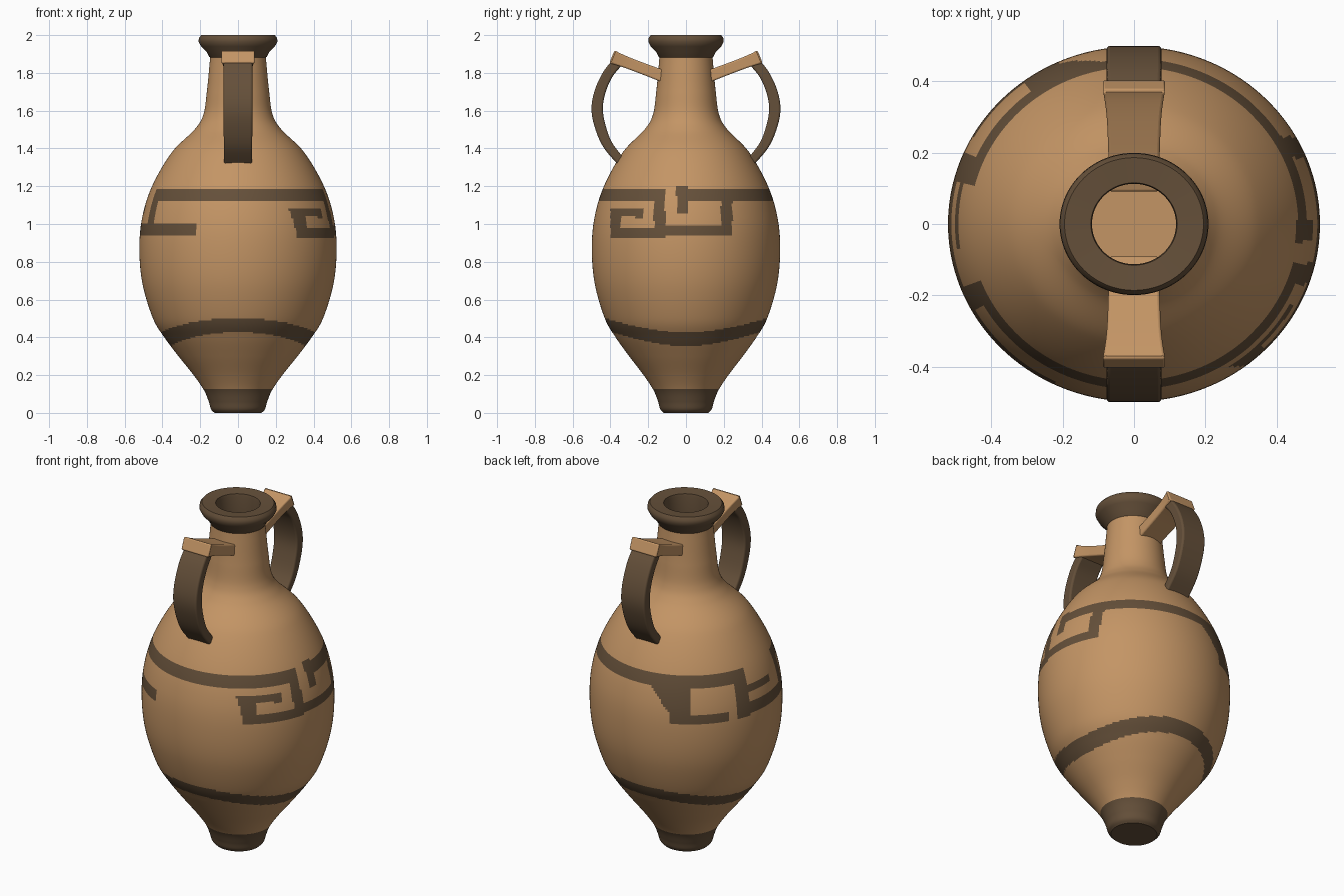
import bpy, bmesh, math
from mathutils import Vector

if "Cube" in bpy.data.objects:
    bpy.data.objects.remove(bpy.data.objects["Cube"])

Y_SCALE = 0.955  # the vessel is slightly oval


def material(name, rgb):
    m = bpy.data.materials.new(name)
    m.diffuse_color = (*rgb, 1)
    m.use_nodes = True
    m.node_tree.nodes["Principled BSDF"].inputs["Base Color"].default_value = m.diffuse_color
    return m


CLAY = material("tan_clay", (0.55, 0.30, 0.13))
PAINT = material("dark_brown", (0.13, 0.08, 0.042))


def smooth_curve(pts, n):
    """Catmull-Rom through tuples of any length, n samples per span."""
    p = [Vector(a) for a in pts]
    p = [p[0] * 2 - p[1]] + p + [p[-1] * 2 - p[-2]]
    out = []
    for i in range(1, len(p) - 2):
        a, b, c, d = p[i - 1:i + 3]
        for k in range(n):
            t = k / n
            out.append(0.5 * (2 * b + (c - a) * t + (2 * a - 5 * b + 4 * c - d) * t * t
                              + (3 * b - a - 3 * c + d) * t ** 3))
    return out + [p[-2]]


def finish(name, bm, mats, angle=40):
    me = bpy.data.meshes.new(name)
    bm.to_mesh(me)
    bm.free()
    ob = bpy.data.objects.new(name, me)
    bpy.context.collection.objects.link(ob)
    for m in mats:
        me.materials.append(m)
    bpy.ops.object.select_all(action='DESELECT')
    ob.select_set(True)
    bpy.context.view_layer.objects.active = ob
    bpy.ops.object.shade_smooth_by_angle(angle=math.radians(angle))
    return ob


def lathe(name, profile, sides, rule, cap_start=False, cap_end=False):
    bm = bmesh.new()
    rings = []
    for r, z in profile:
        rings.append([bm.verts.new((r * math.cos(2 * math.pi * i / sides),
                                    r * math.sin(2 * math.pi * i / sides) * Y_SCALE, z))
                      for i in range(sides)])
    for lo, hi in zip(rings, rings[1:]):
        for i in range(sides):
            j = (i + 1) % sides
            bm.faces.new((lo[i], lo[j], hi[j], hi[i]))
    if cap_start:
        bm.faces.new(rings[0][::-1])
    if cap_end:
        bm.faces.new(rings[-1])
    for f in bm.faces:
        f.material_index = int(rule(f.calc_center_median()))
    return finish(name, bm, [CLAY, PAINT])


def inside(u, z, rects):
    return any(a <= u <= b and c <= z <= d for a, b, c, d in rects)


# Key pattern on the right side, as (y0, y1, z0, z1)
RIGHT_KEY = [(-0.17, -0.11, 0.93, 1.19), (-0.40, -0.11, 0.92, 0.98),
             (-0.40, -0.345, 0.92, 1.085), (-0.40, -0.225, 1.04, 1.085),
             (-0.27, -0.225, 1.03, 1.085), (-0.12, 0.245, 0.935, 0.99),
             (0.185, 0.245, 0.935, 1.19), (-0.05, 0.015, 1.055, 1.195)]
# Key pattern on the left side, as (degrees0, degrees1, z0, z1)
LEFT_KEY = [(114, 126, 0.92, 1.13), (114, 150, 0.92, 0.98), (156, 166, 0.93, 1.15),
            (156, 245, 0.94, 1.0), (166, 188, 1.05, 1.10), (201, 210, 0.95, 1.18)]


def body_paint(c):
    x, y, z = c
    deg = math.degrees(math.atan2(y / Y_SCALE, x)) % 360
    if z < 0.125:
        return True
    low = 0.39 + 0.075 * math.sin(math.radians(deg)) ** 2
    if abs(z - low) < 0.037:
        return True
    if 1.125 < z < 1.19:
        gap = (-0.11 < y < -0.05) if x > 0 else (166 < deg < 201)
        if not gap:
            return True
    if x > 0:
        return inside(y, z, RIGHT_KEY)
    # slanted corner running into the left pattern
    if 0.95 < z < 1.13 and 100 + (1.13 - z) * 95 < deg < 120:
        return True
    return inside(deg, z, LEFT_KEY)


# Body and neck
body = [(0.125, 0.0), (0.143, 0.02), (0.155, 0.06), (0.18, 0.12), (0.235, 0.2), (0.315, 0.3),
        (0.39, 0.4), (0.45, 0.5), (0.505, 0.68), (0.522, 0.86), (0.508, 1.03), (0.455, 1.2),
        (0.35, 1.38), (0.23, 1.5), (0.183, 1.58), (0.165, 1.7), (0.152, 1.83), (0.145, 1.91)]
lathe("body", smooth_curve(body, 13), 256, body_paint, cap_start=True)

# Flared lip with the open mouth
lip = [(0.14, 1.875), (0.152, 1.885), (0.165, 1.91), (0.195, 1.94), (0.209, 1.965),
       (0.207, 1.985), (0.195, 2.0), (0.121, 1.995), (0.118, 1.98), (0.118, 1.87),
       (0.118, 1.86), (0.118, 1.5)]
lathe("lip", lip, 96, lambda c: c.z > 1.86, cap_end=True)


def strap(name, path, side, mat):
    """Sweep a flat rectangle along (y, z, half_width, thickness)."""
    bm = bmesh.new()
    rings = []
    for i, (y, z, w, t) in enumerate(path):
        a, b = path[max(i - 1, 0)], path[min(i + 1, len(path) - 1)]
        d = Vector((b[0] - a[0], b[1] - a[1])).normalized()
        ny, nz = -d.y * t / 2, d.x * t / 2
        rings.append([bm.verts.new((sx * w, side * (y + s * ny), z + s * nz))
                      for sx, s in ((-1, -1), (1, -1), (1, 1), (-1, 1))])
    for p, q in zip(rings, rings[1:]):
        for k in range(4):
            bm.faces.new((p[k], p[(k + 1) % 4], q[(k + 1) % 4], q[k]))
    bm.faces.new(rings[0])
    bm.faces.new(rings[-1])
    bmesh.ops.recalc_face_normals(bm, faces=bm.faces)
    ob = finish(name, bm, [mat])
    bev = ob.modifiers.new("soft_edges", 'BEVEL')
    bev.width = 0.01
    bev.segments = 3
    bev.limit_method = 'ANGLE'
    bev.angle_limit = math.radians(50)


# Handles: tan arm from the neck, dark strap down to the shoulder
arm = [(0.10, 1.775, 0.07, 0.065), (0.20, 1.812, 0.072, 0.06), (0.30, 1.85, 0.076, 0.06),
       (0.36, 1.873, 0.083, 0.066), (0.392, 1.886, 0.089, 0.074)]
loop = [(0.36, 1.86, 0.075, 0.055), (0.415, 1.79, 0.077, 0.055), (0.455, 1.70, 0.077, 0.058),
        (0.47, 1.61, 0.077, 0.06), (0.455, 1.52, 0.076, 0.058), (0.415, 1.42, 0.075, 0.052),
        (0.34, 1.325, 0.075, 0.045)]
for label, side in (("front", -1), ("back", 1)):
    strap(label + "_handle_arm", smooth_curve(arm, 4), side, CLAY)
    strap(label + "_handle_strap", smooth_curve(loop, 6), side, PAINT)
